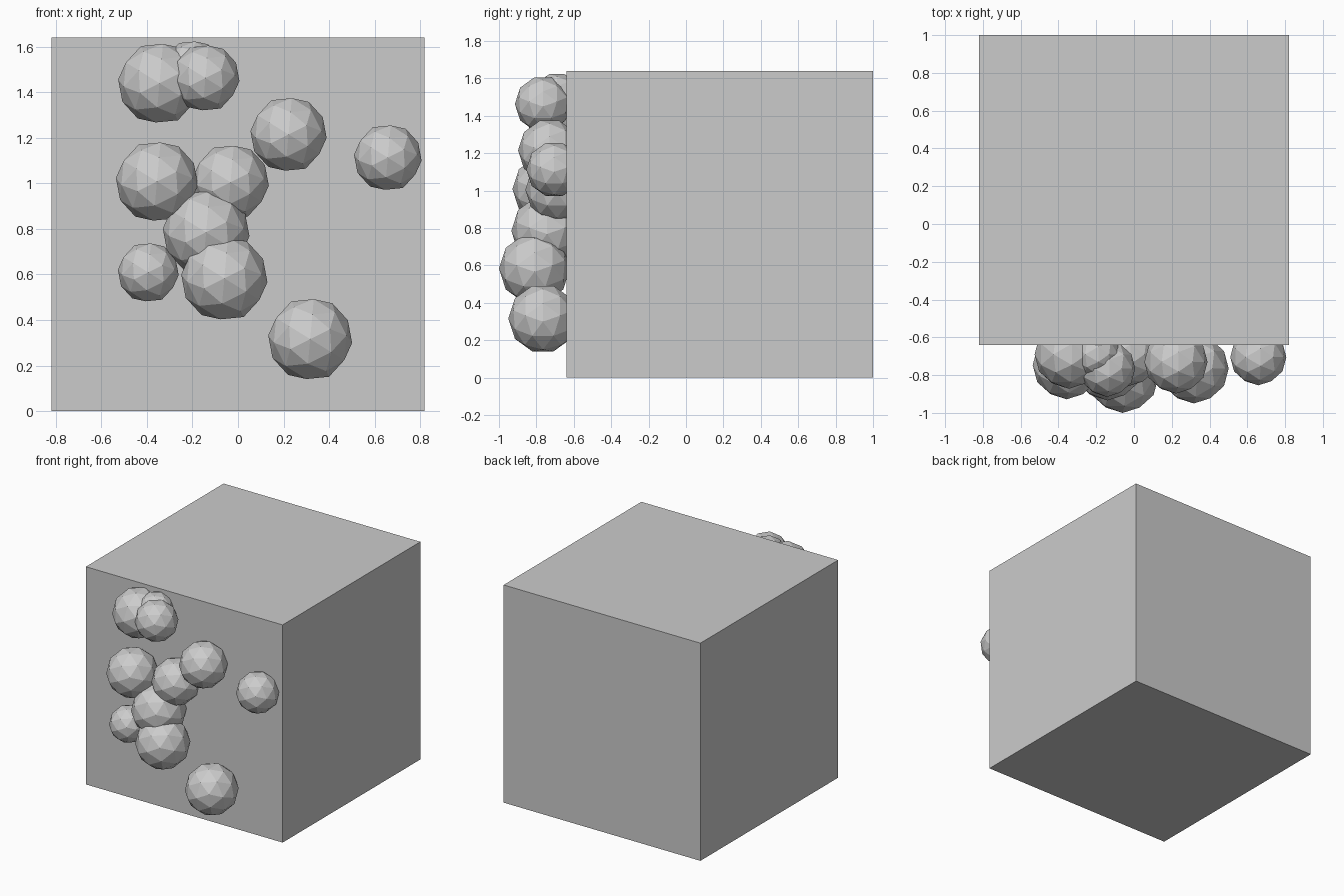
import bpy
from math import atan, radians, sqrt
from mathutils import Matrix

# Large block
bpy.ops.mesh.primitive_cube_add(size=1.64, location=(0, 0.18, 0.82))
bpy.context.object.name = "block"

# Low-poly balls half sunk into the front face: x, y, z, radius
balls = [
    (-0.345, -0.69, 1.44, 0.182),
    (-0.143, -0.765, 1.463, 0.15),
    (-0.20, -0.69, 1.50, 0.13),
    (0.222, -0.73, 1.215, 0.168),
    (0.658, -0.705, 1.113, 0.149),
    (-0.356, -0.747, 1.008, 0.181),
    (-0.033, -0.69, 1.005, 0.169),
    (-0.14, -0.743, 0.785, 0.191),
    (-0.06, -0.81, 0.583, 0.19),
    (-0.394, -0.74, 0.609, 0.134),
    (0.317, -0.765, 0.316, 0.185),
]
for i, (x, y, z, r) in enumerate(balls):
    bpy.ops.mesh.primitive_ico_sphere_add(subdivisions=2, radius=r)
    ball = bpy.context.object
    ball.name = f"ball_{i + 1}"
    # tip the pole so the facets line up with the axes
    ball.data.transform(Matrix.Rotation(atan(2 / (1 + sqrt(5))), 4, 'Y'))
    ball.location = (x, y, z)
